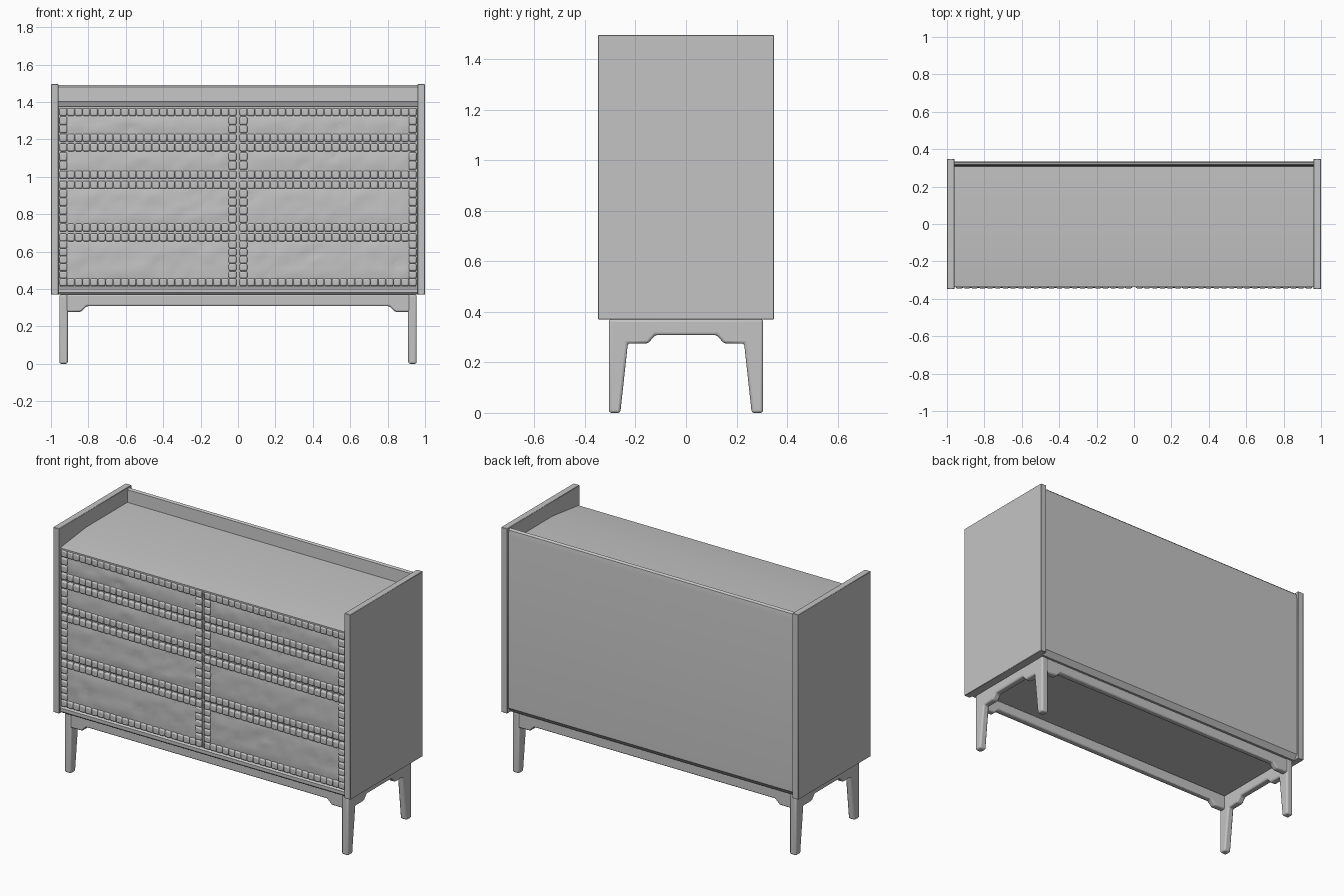
import bpy, bmesh, math, random
from mathutils import Vector, Matrix

random.seed(7)
cube = bpy.data.objects.get("Cube")
if cube:
    bpy.data.objects.remove(cube)

grey = bpy.data.materials.new("plain_grey")
grey.use_nodes = True
COLOUR = (0.55, 0.55, 0.55, 1)
grey.diffuse_color = COLOUR
grey.node_tree.nodes["Principled BSDF"].inputs["Base Color"].default_value = COLOUR


def finish(name, bm, bevel=0.0, segments=2, angle=35):
    """Turn a bmesh into a grey object with softened edges."""
    bmesh.ops.recalc_face_normals(bm, faces=bm.faces)
    mesh = bpy.data.meshes.new(name)
    bm.to_mesh(mesh)
    bm.free()
    mesh.materials.append(grey)
    ob = bpy.data.objects.new(name, mesh)
    bpy.context.collection.objects.link(ob)
    if bevel:
        mod = ob.modifiers.new("soft_edges", 'BEVEL')
        mod.width, mod.segments = bevel, segments
    bpy.ops.object.select_all(action='DESELECT')
    ob.select_set(True)
    bpy.context.view_layer.objects.active = ob
    bpy.ops.object.shade_smooth_by_angle(angle=math.radians(angle))
    return ob


def prism(name, profile, axis, start, end, bevel=0.0, segments=2):
    """Extrude a profile: (y, z) along x, or (x, z) along y."""
    bm = bmesh.new()
    place = (lambda a, b: (start, a, b)) if axis == 'x' else (lambda a, b: (a, start, b))
    face = bm.faces.new([bm.verts.new(place(a, b)) for a, b in profile])
    out = bmesh.ops.extrude_face_region(bm, geom=[face])
    step = Vector((end - start, 0, 0) if axis == 'x' else (0, end - start, 0))
    verts = [v for v in out["geom"] if isinstance(v, bmesh.types.BMVert)]
    bmesh.ops.translate(bm, verts=verts, vec=step)
    return finish(name, bm, bevel, segments)


def add_box(bm, centre, size):
    bmesh.ops.create_cube(bm, size=1, matrix=Matrix.Translation(centre) @ Matrix.Diagonal((*size, 1)))


def mirrored(half):
    return half + [(-a, b) for a, b in reversed(half)]


# Carcass: sloping top, raised back rail, flat back and bottom
carcass = [(-0.325, 0.41), (-0.335, 0.40), (-0.335, 0.38), (-0.325, 0.37), (0.31, 0.37),
           (0.335, 0.40), (0.335, 1.45), (0.33, 1.48), (0.32, 1.49), (0.312, 1.48),
           (0.308, 1.405), (-0.09, 1.405), (-0.338, 1.375), (-0.338, 1.365), (-0.325, 1.365)]
prism("carcass", carcass, 'x', -0.962, 0.962)

# Side panels
for side, x in (("left", 0.98), ("right", -0.98)):
    bm = bmesh.new()
    add_box(bm, (x, 0, 0.9325), (0.04, 0.696, 1.125))
    finish(side + "_side_panel", bm, 0.002, 1)

# Base: end frames with tapered legs and stepped brackets
end_frame = mirrored([(-0.305, 0.37), (-0.305, 0), (-0.26, 0), (-0.23, 0.275),
                      (-0.15, 0.275), (-0.122, 0.308)])
for side, s in (("left", 1), ("right", -1)):
    prism(side + "_leg_frame", end_frame, 'x', s * 0.91, s * 0.955, 0.01, 3)

# Base: long rails with brackets
long_rail = mirrored([(-0.92, 0.37), (-0.92, 0.278), (-0.84, 0.278), (-0.81, 0.308)])
for side, s in (("front", -1), ("back", 1)):
    prism(side + "_rail", long_rail, 'y', s * 0.302, s * 0.262, 0.008, 2)


def carved_field(name, x0, x1, z0, z1):
    """Hand-carved uneven panel made from a jittered grid."""
    bm = bmesh.new()
    nx, nz = 28, max(4, round((z1 - z0) / 0.03))
    rows = []
    for j in range(nz + 1):
        row = []
        for i in range(nx + 1):
            rim = i in (0, nx) or j in (0, nz)
            y = -0.334 if rim else -0.338 + random.uniform(-0.004, 0.004)
            if not rim and random.random() < 0.05:
                y += 0.006
            row.append(bm.verts.new((x0 + (x1 - x0) * i / nx, y, z0 + (z1 - z0) * j / nz)))
        rows.append(row)
    for low, high in zip(rows, rows[1:]):
        for i in range(nx):
            bm.faces.new((low[i], low[i + 1], high[i + 1], high[i]))
    ob = finish(name, bm, angle=60)
    if ob.data.polygons[0].normal.y > 0:
        ob.data.flip_normals()


def beaded_border(name, x0, x1, z0, z1, wide=0.042):
    """Row of pillow-shaped beads around a drawer front."""
    bm = bmesh.new()
    y, depth = -0.334, 0.02
    nx, nz = round((x1 - x0) / wide), round((z1 - z0) / wide)
    px, pz = (x1 - x0) / nx, (z1 - z0) / nz
    for i in range(nx):
        for z in (z0 + wide / 2, z1 - wide / 2):
            add_box(bm, (x0 + px * (i + 0.5), y, z), (px * 0.96, depth, wide))
    for j in range(1, nz - 1):
        for x in (x0 + wide / 2, x1 - wide / 2):
            add_box(bm, (x, y, z0 + pz * (j + 0.5)), (wide, depth, pz * 0.96))
    finish(name, bm, 0.008, 2, 50)


# Drawers: four rows in two columns
rows = (("top", 1.187, 1.367), ("upper", 0.99, 1.178), ("lower", 0.707, 0.978), ("bottom", 0.415, 0.697))
for column, x0, x1 in (("right", -0.955, -0.008), ("left", 0.008, 0.955)):
    for row, z0, z1 in rows:
        label = f"{row}_{column}_drawer"
        bm = bmesh.new()
        add_box(bm, ((x0 + x1) / 2, -0.325, (z0 + z1) / 2), (x1 - x0, 0.014, z1 - z0))
        finish(label + "_front", bm)
        carved_field(label + "_carving", x0 + 0.036, x1 - 0.036, z0 + 0.036, z1 - 0.036)
        beaded_border(label + "_beads", x0, x1, z0, z1)
